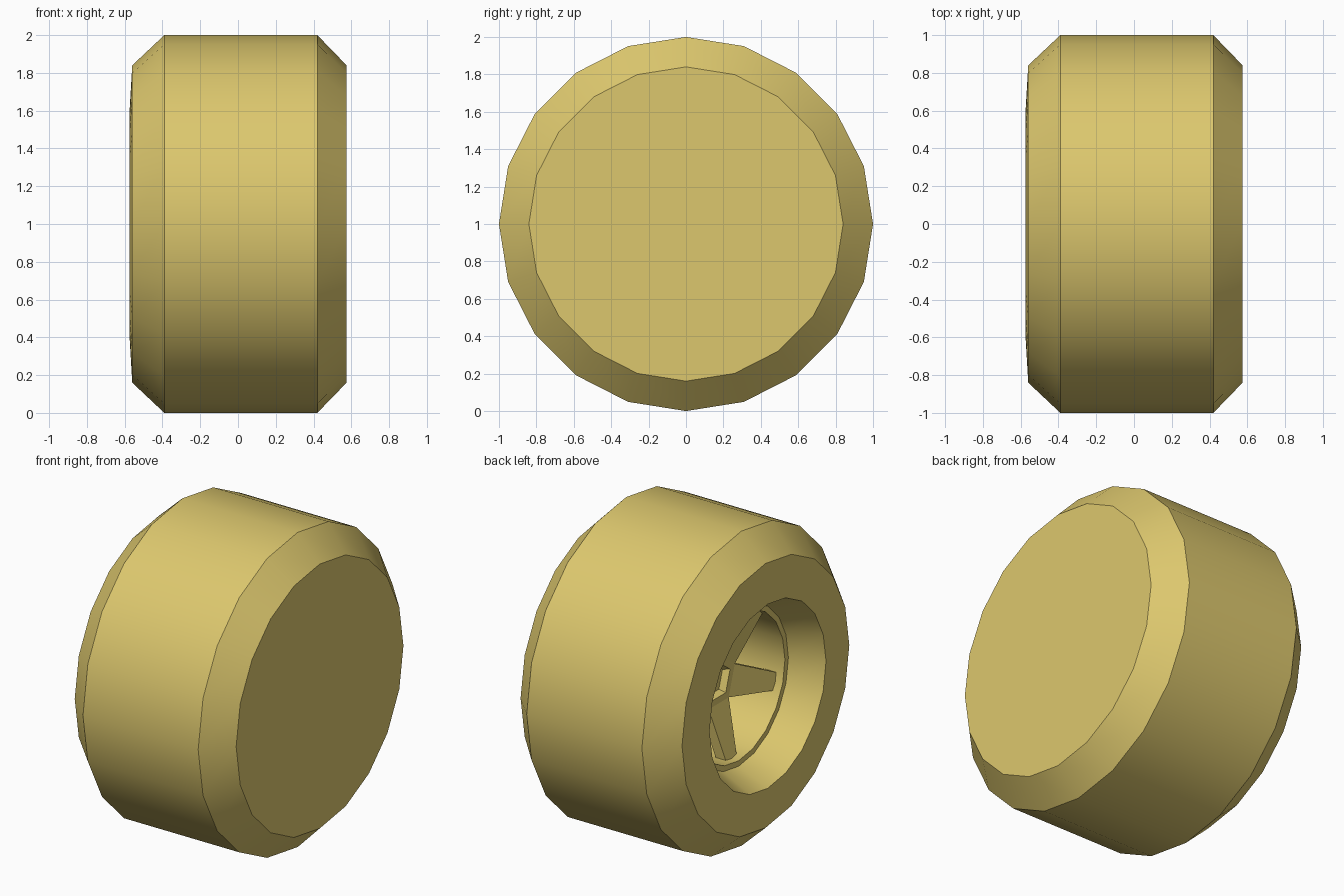
import bpy, bmesh, math

if "Cube" in bpy.data.objects:
    bpy.data.objects.remove(bpy.data.objects["Cube"])

SIDES = 20
tan = bpy.data.materials.new("tan")
tan.diffuse_color = (0.72, 0.575, 0.155, 1)
tan.use_nodes = True
tan.node_tree.nodes["Principled BSDF"].inputs["Base Color"].default_value = tan.diffuse_color


def finish(bm, name):
    bmesh.ops.recalc_face_normals(bm, faces=bm.faces[:])
    me = bpy.data.meshes.new(name)
    bm.to_mesh(me)
    bm.free()
    me.materials.append(tan)
    ob = bpy.data.objects.new(name, me)
    bpy.context.collection.objects.link(ob)
    return ob


def polar(bm, x, r, deg):
    a = math.radians(deg)
    return bm.verts.new((x, r * math.cos(a), 1 + r * math.sin(a)))


def bridge(bm, a, b):
    n = len(a)
    for i in range(n):
        j = (i + 1) % n
        bm.faces.new((a[i], a[j], b[j], b[i]))


# tyre and rim barrel: one profile (x, radius) spun round the axle
profile = [(0.575, 0.84), (0.42, 1.0), (-0.39, 1.0), (-0.56, 0.84), (-0.575, 0.585),
           (-0.37, 0.50), (-0.37, 0.465), (0.25, 0.465)]
bm = bmesh.new()
rings = [[polar(bm, x, r, 360 * k / SIDES) for k in range(SIDES)] for x, r in profile]
for a, b in zip(rings, rings[1:]):
    bridge(bm, a, b)
bm.faces.new(rings[0])
bm.faces.new(rings[-1])
tyre = finish(bm, "tyre_and_rim")
bpy.context.view_layer.objects.active = tyre
tyre.select_set(True)
bpy.ops.object.shade_smooth_by_angle(angle=math.radians(30))

# five-spoke star, dished towards a pentagon recess in the hub
bm = bmesh.new()


def star_layer(dx):
    outline, roots, tips = [], [], []
    for k in range(5):
        mid = -90 + 72 * k
        tip = [polar(bm, -0.32 + dx, 0.47, mid + s * 6.5) for s in (-1, 1)]
        root = polar(bm, -0.23 + dx, 0.17, mid + 36)
        tips.append(tip)
        roots.append(root)
        outline += tip + [root]
    for k in range(5):
        bm.faces.new((roots[k - 1], tips[k][0], tips[k][1], roots[k]))
    return outline, roots


front, front_roots = star_layer(0)
back, back_roots = star_layer(0.07)
bridge(bm, front, back)
bm.faces.new(back_roots)
lip = [polar(bm, -0.23, 0.12, -54 + 72 * k) for k in range(5)]
floor = [polar(bm, -0.19, 0.10, -54 + 72 * k) for k in range(5)]
bridge(bm, front_roots, lip)
bridge(bm, lip, floor)
bm.faces.new(floor)
finish(bm, "spokes_and_hub")
